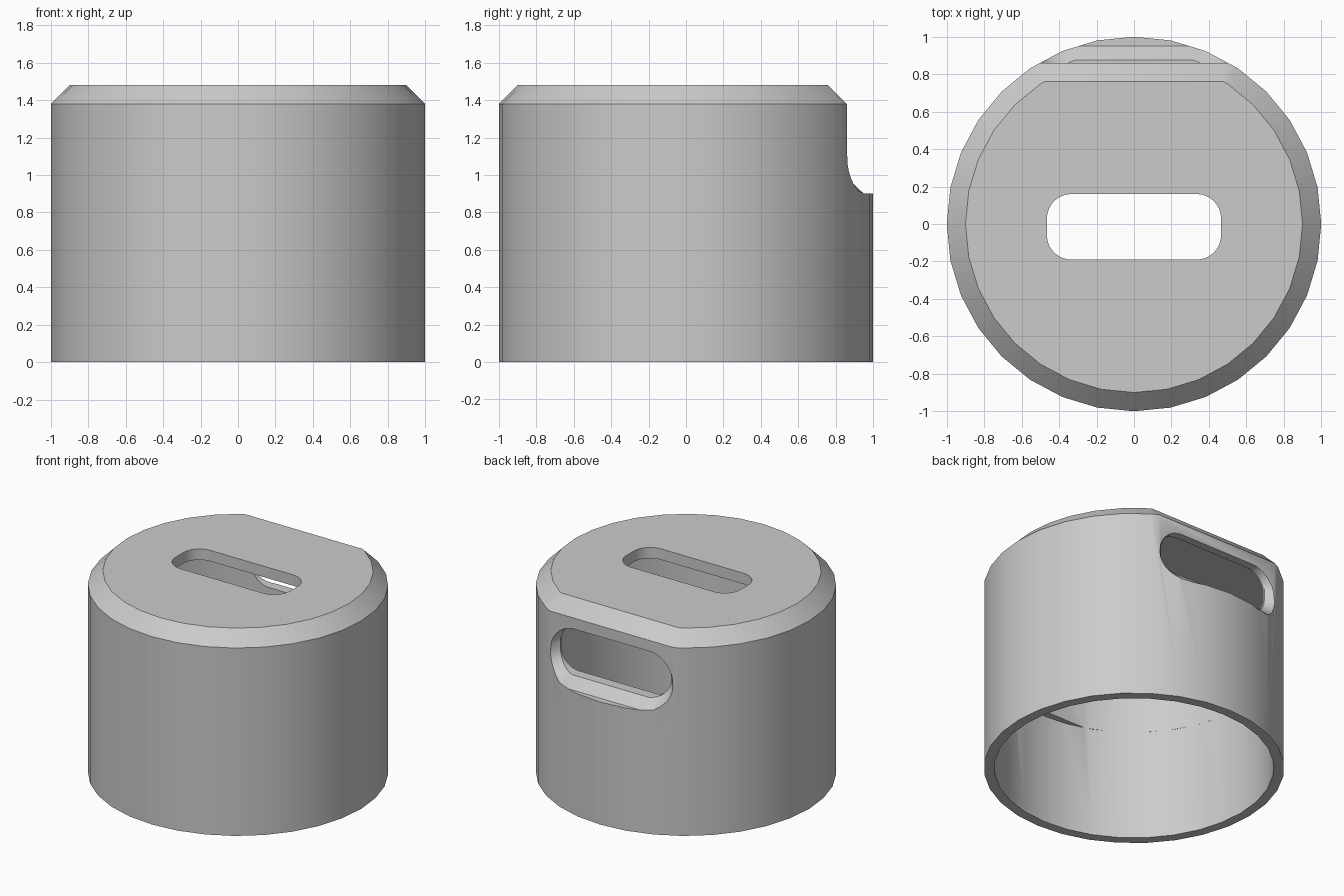
import bpy, bmesh, math

if "Cube" in bpy.data.objects:
    bpy.data.objects.remove(bpy.data.objects["Cube"])

SIDES = 32
WALL = 0.93      # inner radius
CEILING = 1.40


def loft(name, rings):
    """Closed solid through rings that have equal point counts."""
    bm = bmesh.new()
    vs = [[bm.verts.new(p) for p in ring] for ring in rings]
    n = len(rings[0])
    for a, b in zip(vs, vs[1:]):
        for i in range(n):
            j = (i + 1) % n
            bm.faces.new((a[i], a[j], b[j], b[i]))
    bm.faces.new(vs[0][::-1])
    bm.faces.new(vs[-1])
    bmesh.ops.recalc_face_normals(bm, faces=bm.faces)
    mesh = bpy.data.meshes.new(name)
    bm.to_mesh(mesh)
    bm.free()
    obj = bpy.data.objects.new(name, mesh)
    bpy.context.collection.objects.link(obj)
    return obj


def circle(r, z):
    return [(r * math.cos(2 * math.pi * i / SIDES),
             r * math.sin(2 * math.pi * i / SIDES), z) for i in range(SIDES)]


def rounded_rect(hw, lo, hi, r, steps=8):
    """Rounded rectangle as (u, v) points."""
    pts = []
    corners = ((hw - r, hi - r, 0), (r - hw, hi - r, 90),
               (r - hw, lo + r, 180), (hw - r, lo + r, 270))
    for cx, cy, start in corners:
        for i in range(steps + 1):
            a = math.radians(start + 90 * i / steps)
            pts.append((cx + r * math.cos(a), cy + r * math.sin(a)))
    return pts


def prism(name, pts, z0, z1):
    return loft(name, [[(x, y, z) for x, y in pts] for z in (z0, z1)])


# chamfered round cap body
cap = loft("cap_body", [circle(1, 0), circle(1, 1.38), circle(0.9, 1.48)])

# flat at the back with its own top chamfer
profile = [(0.86, 1.1), (0.86, 1.38), (0.71, 1.53), (1.2, 1.53), (1.2, 1.1)]
flat = loft("back_flat_cutter", [[(x, y, z) for y, z in profile] for x in (-1, 1)])

# round lower cavity, open at the bottom
lower = loft("lower_cavity_cutter", [circle(WALL, -0.1), circle(WALL, 0.81)])

# upper pocket with straight front and back walls
a0, a1 = -math.asin(0.877 / WALL), math.asin(0.80 / WALL)
arc = [(WALL * math.cos(a0 + (a1 - a0) * i / 11),
        WALL * math.sin(a0 + (a1 - a0) * i / 11)) for i in range(12)]
upper = prism("upper_pocket_cutter", arc + [(-x, y) for x, y in reversed(arc)],
              0.80, CEILING)

# slot through the top
top_slot = prism("top_slot_cutter", rounded_rect(0.465, -0.19, 0.16, 0.13), 1.2, 1.7)

# window in the back with a bevelled rim following the round wall
rim = rounded_rect(0.50, 0.90, 1.31, 0.19)
throat = rounded_rect(0.45, 0.97, 1.30, 0.14)
window = loft("back_window_cutter", [
    [(x, 1.3, z) for x, z in rim],
    [(x, math.sqrt(1 - x * x), z) for x, z in rim],
    [(x, math.sqrt(WALL ** 2 - x * x), z) for x, z in throat],
    [(x, 0.6, z) for x, z in throat]])

bpy.context.view_layer.objects.active = cap
cap.select_set(True)
for cutter in (flat, lower, upper, top_slot, window):
    mod = cap.modifiers.new(cutter.name, 'BOOLEAN')
    mod.operation = 'DIFFERENCE'
    mod.solver = 'EXACT'
    mod.object = cutter
    bpy.ops.object.modifier_apply(modifier=mod.name)
    bpy.data.objects.remove(cutter)

# plain grey finish
grey = bpy.data.materials.new("light_grey")
grey.diffuse_color = (0.6, 0.6, 0.6, 1)
grey.use_nodes = True
grey.node_tree.nodes["Principled BSDF"].inputs["Base Color"].default_value = grey.diffuse_color
cap.data.materials.clear()
cap.data.materials.append(grey)
bpy.ops.object.shade_smooth_by_angle(angle=math.radians(30))
